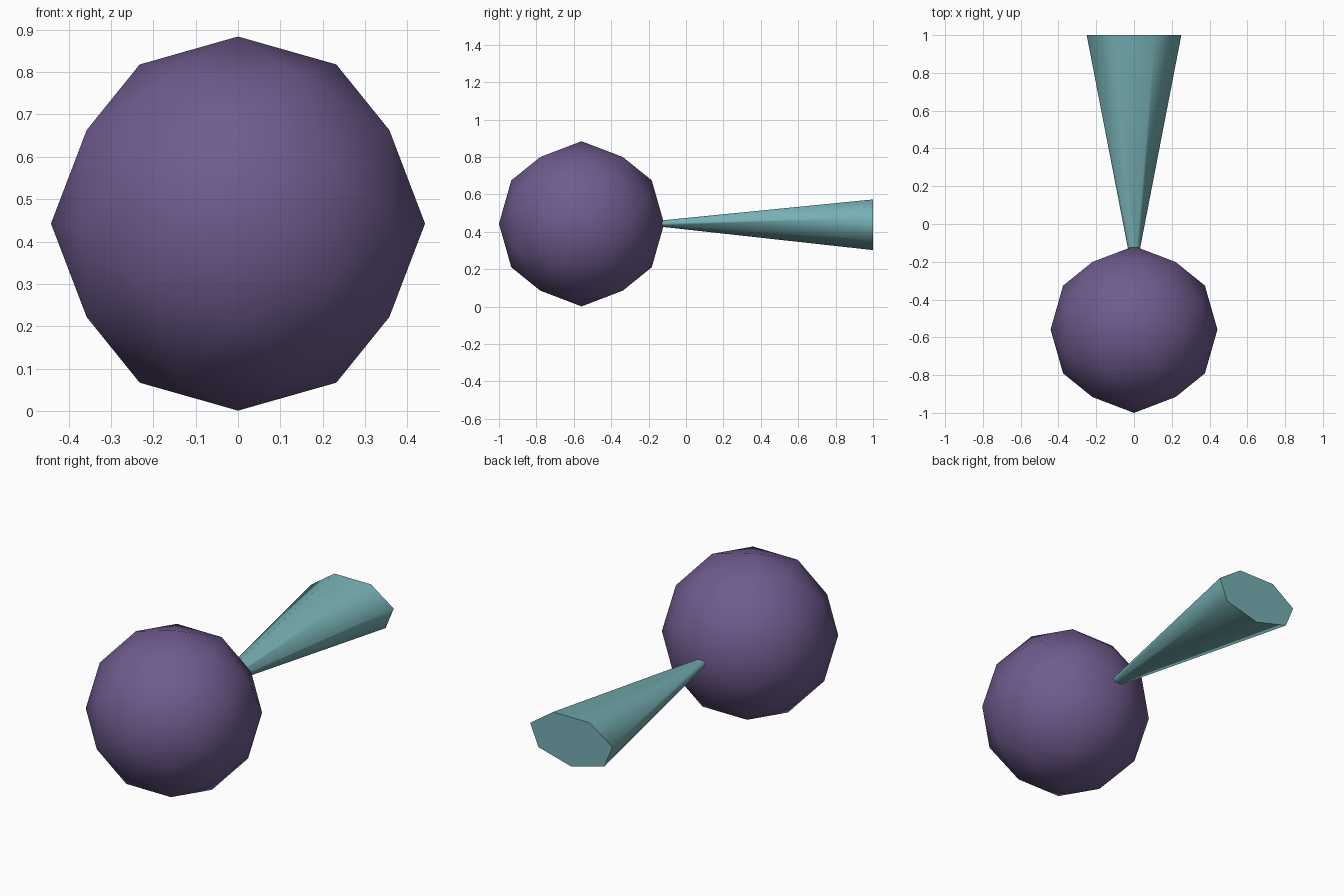
import bpy, bmesh, math
from itertools import product

if "Cube" in bpy.data.objects:
    bpy.data.objects.remove(bpy.data.objects["Cube"])

R = 0.4415         # ball radius
CZ = 0.4425        # shared centre height


def finish(bm, name, color, angle):
    bmesh.ops.recalc_face_normals(bm, faces=bm.faces)
    me = bpy.data.meshes.new(name)
    bm.to_mesh(me)
    bm.free()
    ob = bpy.data.objects.new(name, me)
    bpy.context.collection.objects.link(ob)
    mat = bpy.data.materials.new(name + "_color")
    mat.diffuse_color = (*color, 1)
    mat.use_nodes = True
    mat.node_tree.nodes["Principled BSDF"].inputs["Base Color"].default_value = mat.diffuse_color
    me.materials.append(mat)
    bpy.ops.object.select_all(action='DESELECT')
    ob.select_set(True)
    bpy.context.view_layer.objects.active = ob
    bpy.ops.object.shade_smooth_by_angle(angle=math.radians(angle))
    return ob


# Ball: 42-point icosphere with its two-fold axes on x, y and z
phi = (1 + 5 ** 0.5) / 2
dirs = set()
for seed in ((phi, 1, 0), (1, 0, 0), (phi * phi, 1, phi)):
    for signs in product((-1, 1), repeat=3):
        v = [a * s for a, s in zip(seed, signs)]
        n = math.sqrt(sum(a * a for a in v))
        for k in range(3):
            dirs.add(tuple(round(v[(i + k) % 3] / n, 6) + 0.0 for i in range(3)))
bm = bmesh.new()
for x, y, z in sorted(dirs):
    bm.verts.new((x * R, y * R - 1 + R, z * R + CZ))
bmesh.ops.convex_hull(bm, input=bm.verts)
finish(bm, "ball", (0.16, 0.105, 0.27), 60)

# Flattened seven-sided handle, widening away from the ball
bm = bmesh.new()
rings = []
for y, rx, rz in ((-0.13, 0.033, 0.018), (1.0, 0.257, 0.1425)):
    ring = []
    for k in range(7):
        a = -math.pi / 2 + k * math.tau / 7
        ring.append(bm.verts.new((rx * math.cos(a), y, CZ + 0.002 + rz * math.sin(a))))
    bm.faces.new(ring)
    rings.append(ring)
for k in range(7):
    j = (k + 1) % 7
    bm.faces.new((rings[0][k], rings[0][j], rings[1][j], rings[1][k]))
finish(bm, "handle", (0.18, 0.43, 0.45), 79)
